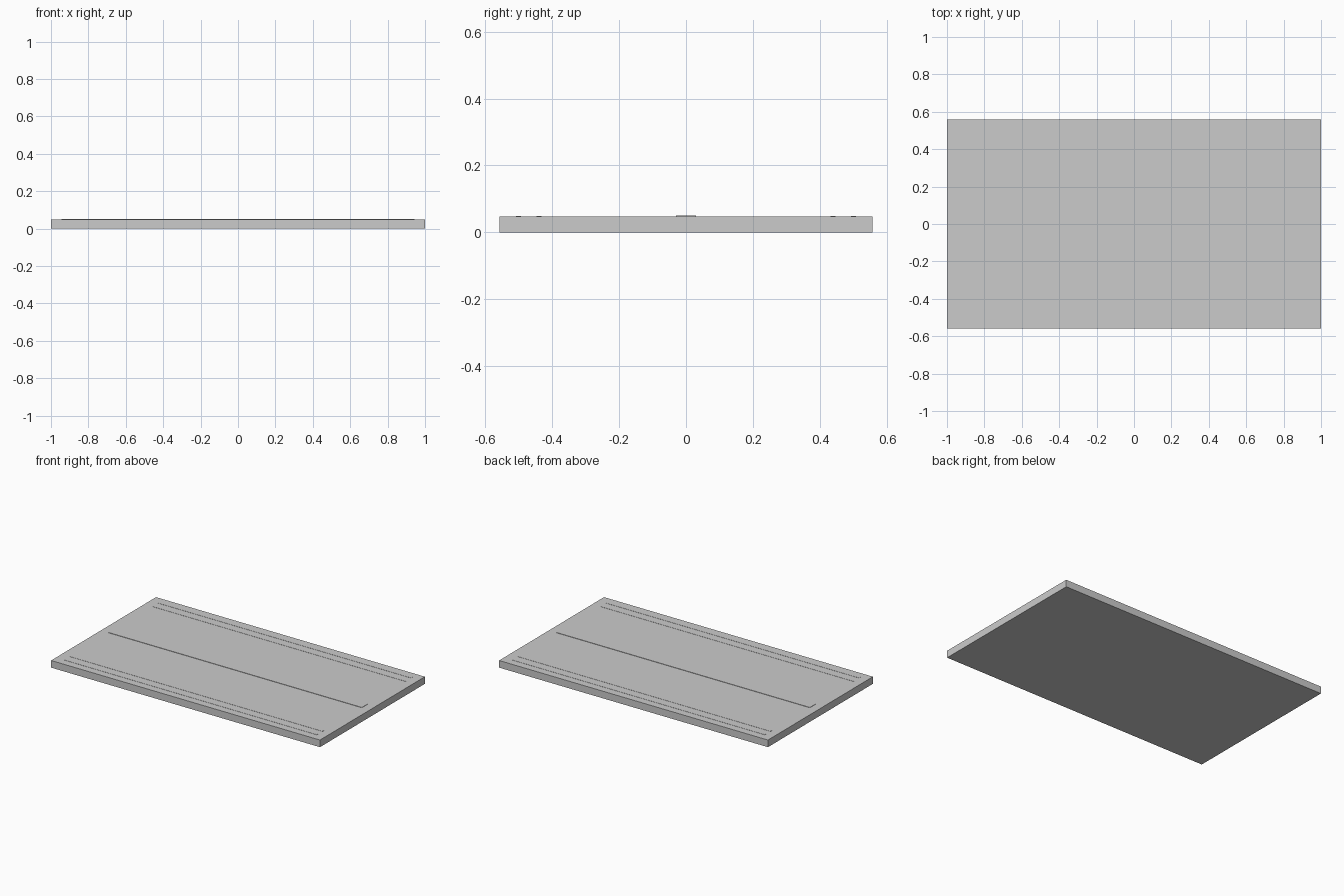
import bpy

if "Cube" in bpy.data.objects:
    bpy.data.objects.remove(bpy.data.objects["Cube"])

TOP = 0.048


def box(name, size, center):
    bpy.ops.mesh.primitive_cube_add(size=1, location=center)
    ob = bpy.context.object
    ob.name = name
    ob.scale = size
    bpy.ops.object.transform_apply(location=False, rotation=False, scale=True)
    return ob


def strip(name, y, width, height):
    # thin raised strip, sunk slightly into the slab
    sink = 0.004
    box(name, (1.885, width, height + sink), (0, y, TOP + (height - sink) / 2))


# main flat slab
box("slab", (2.0, 1.115, TOP), (0, 0, TOP / 2))

# raised centre band
strip("centre_band", 0, 0.06, 0.0025)

# paired thin lines along both long edges
for side, label in ((-1, "front"), (1, "back")):
    strip(label + "_outer_line", side * 0.50, 0.015, 0.0012)
    strip(label + "_inner_line", side * 0.44, 0.015, 0.0012)
